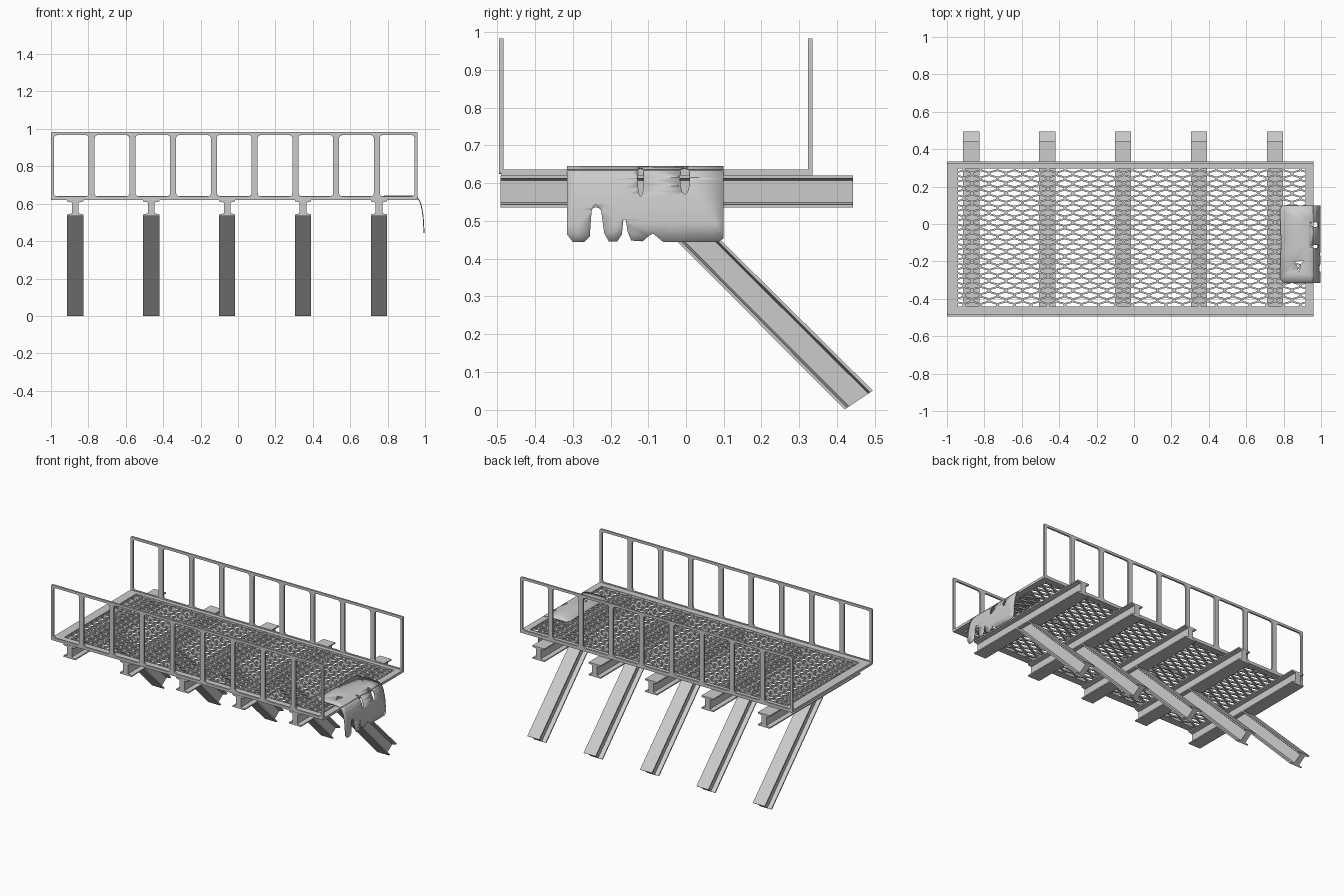
import bpy, bmesh, math
from mathutils import Vector

if "Cube" in bpy.data.objects:
    bpy.data.objects.remove(bpy.data.objects["Cube"])


def add_object(name, bm, smooth=False):
    bmesh.ops.recalc_face_normals(bm, faces=bm.faces)
    me = bpy.data.meshes.new(name)
    bm.to_mesh(me)
    bm.free()
    ob = bpy.data.objects.new(name, me)
    bpy.context.collection.objects.link(ob)
    if smooth:
        for p in me.polygons:
            p.use_smooth = True
    return ob


def fill_loops(loops):
    """Flat XY sheet from an outer loop followed by hole loops."""
    bm = bmesh.new()
    for pts in loops:
        vs = [bm.verts.new((x, y, 0)) for x, y in pts]
        for a, b in zip(vs, vs[1:] + vs[:1]):
            bm.edges.new((a, b))
    bmesh.ops.triangle_fill(bm, use_beauty=True, edges=bm.edges[:], normal=(0, 0, 1))
    return bm


def thicken(ob, t, offset=0):
    m = ob.modifiers.new("thickness", 'SOLIDIFY')
    m.thickness = t
    m.offset = offset


def cut(bm, co, no):
    bmesh.ops.bisect_plane(bm, geom=bm.verts[:] + bm.edges[:] + bm.faces[:],
                           plane_co=co, plane_no=no, clear_outer=True)


def rounded(x0, x1, z0, z1, r):
    pts = []
    for cx, cz, a0 in ((x1 - r, z1 - r, 0), (x0 + r, z1 - r, 90),
                       (x0 + r, z0 + r, 180), (x1 - r, z0 + r, 270)):
        for k in range(4):
            a = math.radians(a0 + 30 * k)
            pts.append((cx + r * math.cos(a), cz + r * math.sin(a)))
    return pts


def i_beam(name, x, low0, up0, low1, up1):
    """I-section swept between two end cuts given as (y, z) pairs."""
    half = [(0.043, 0), (0.043, 0.09), (0.018, 0.16), (0.018, 0.84), (0.043, 0.91), (0.043, 1)]
    sec = half + [(-w, t) for w, t in reversed(half)]
    bm = bmesh.new()
    rings = []
    for lo, up in ((low0, up0), (low1, up1)):
        rings.append([bm.verts.new((x + w, lo[0] + (up[0] - lo[0]) * t,
                                    lo[1] + (up[1] - lo[1]) * t)) for w, t in sec])
    n = len(sec)
    for i in range(n):
        j = (i + 1) % n
        bm.faces.new((rings[0][i], rings[0][j], rings[1][j], rings[1][i]))
    bm.faces.new(rings[0])
    bm.faces.new(rings[1])
    add_object(name, bm)


# Cross beams and slanted support legs
for i in range(5):
    x = -0.87 + i * 0.406
    i_beam(f"cross_beam_{i}", x, (-0.492, 0.535), (-0.492, 0.62), (0.442, 0.535), (0.442, 0.62))
    i_beam(f"slanted_leg_{i}", x, (-0.112, 0.535), (0.005, 0.535), (0.42, 0.0), (0.495, 0.05))

# Deck border frame
X0, X1, Y0, Y1 = -1.0, 0.96, -0.49, 0.335
bm = fill_loops([[(X0, Y0), (X1, Y0), (X1, Y1), (X0, Y1)],
                 [(-0.94, -0.442), (0.917, -0.442), (0.917, 0.297), (-0.94, 0.297)]])
bmesh.ops.translate(bm, verts=bm.verts, vec=(0, 0, 0.628))
thicken(add_object("deck_frame", bm), 0.016)

# Expanded metal deck: staggered hexagonal rings
p, q, s, k = 0.09, 0.026, 0.006, 0.72
bm = bmesh.new()
for j in range(31):
    for i in range(23):
        cx = -1.0 + i * p + (j % 2) * p / 2
        cy = -0.46 + j * q
        hexa = [(p / 2, -s), (p / 2, s), (0, q - s), (-p / 2, s), (-p / 2, -s), (0, s - q)]
        out = [bm.verts.new((cx + a, cy + b, 0.627)) for a, b in hexa]
        inn = [bm.verts.new((cx + a * 0.82, cy + b * k, 0.627)) for a, b in hexa]
        for a in range(6):
            b = (a + 1) % 6
            bm.faces.new((out[a], out[b], inn[b], inn[a]))
bmesh.ops.remove_doubles(bm, verts=bm.verts, dist=0.0005)
for co, no in (((0.92, 0, 0), (1, 0, 0)), ((-0.943, 0, 0), (-1, 0, 0)),
               ((0, 0.3, 0), (0, 1, 0)), ((0, -0.445, 0), (0, -1, 0))):
    cut(bm, co, no)
thicken(add_object("mesh_deck", bm), 0.009)

# Side railings with rounded openings
step = (X1 - X0) / 9
for name, y in (("front_railing", -0.489), ("back_railing", 0.329)):
    loops = [rounded(X0, X1, 0.624, 0.983, 0.006)]
    for i in range(9):
        a = X0 + i * step + 0.016
        loops.append(rounded(a, a + step - 0.032, 0.64, 0.967, 0.016))
    bm = fill_loops(loops)
    for v in bm.verts:
        v.co = (v.co.x, y, v.co.y)
    ob = add_object(name, bm)
    thicken(ob, 0.012)
    bv = ob.modifiers.new("soft_edges", 'BEVEL')
    bv.width = 0.003
    bv.segments = 2
    bv.limit_method = 'ANGLE'
    bv.angle_limit = math.radians(50)

# Torn cloth: flat outline as (distance along drape, y), then bent over the edge
hem = [(0.1, .455), (0.085, .445), (-0.06, .445), (-0.088, .468), (-0.1, .46), (-0.115, .447),
       (-0.145, .449), (-0.154, .47), (-0.16, .505), (-0.166, .505), (-0.17, .465), (-0.182, .447),
       (-0.205, .447), (-0.217, .47), (-0.225, .53), (-0.24, .545), (-0.25, .53), (-0.255, .46),
       (-0.27, .445), (-0.3, .445), (-0.315, .465)]
outline = [(0.375 - (z - 0.445), y) for y, z in hem]
outline += [(0.02, -0.315), (0.0, -0.29), (0.006, -0.1), (0.0, 0.08), (0.015, 0.1)]


def slit(y, w, s0, s1):
    c, h = (s0 + s1) / 2, (s1 - s0) / 2
    return [(c + h * math.cos(a), y + w * math.sin(a))
            for a in [math.pi * i / 6 for i in range(12)]]


bm = fill_loops([outline, slit(-0.12, 0.008, 0.155, 0.255), slit(-0.003, 0.013, 0.155, 0.25),
                 [(.075, -.2), (.13, -.198), (.112, -.212), (.102, -.26), (.092, -.225)]])
for i in range(1, 25):
    bmesh.ops.bisect_plane(bm, geom=bm.verts[:] + bm.edges[:] + bm.faces[:],
                           plane_co=(0.13 + i * 0.008, 0, 0), plane_no=(1, 0, 0))
path = [Vector(c) for c in ((0.78, 0.642), (0.92, 0.642), (0.94, 0.640), (0.957, 0.633),
                            (0.969, 0.618), (0.977, 0.6), (0.984, 0.57), (0.99, 0.53), (0.995, 0.44))]


def along(d):
    for a, b in zip(path, path[1:]):
        n = (b - a).length
        if d <= n or b is path[-1]:
            return a + (b - a) * (d / n)
        d -= n


for v in bm.verts:
    c = along(v.co.x)
    v.co = (c.x, v.co.y, c.y)
thicken(add_object("torn_cloth", bm, smooth=True), 0.005)
bpy.context.view_layer.objects.active = bpy.data.objects["torn_cloth"]
bpy.data.objects["torn_cloth"].select_set(True)
bpy.ops.object.shade_smooth_by_angle(angle=math.radians(35))
